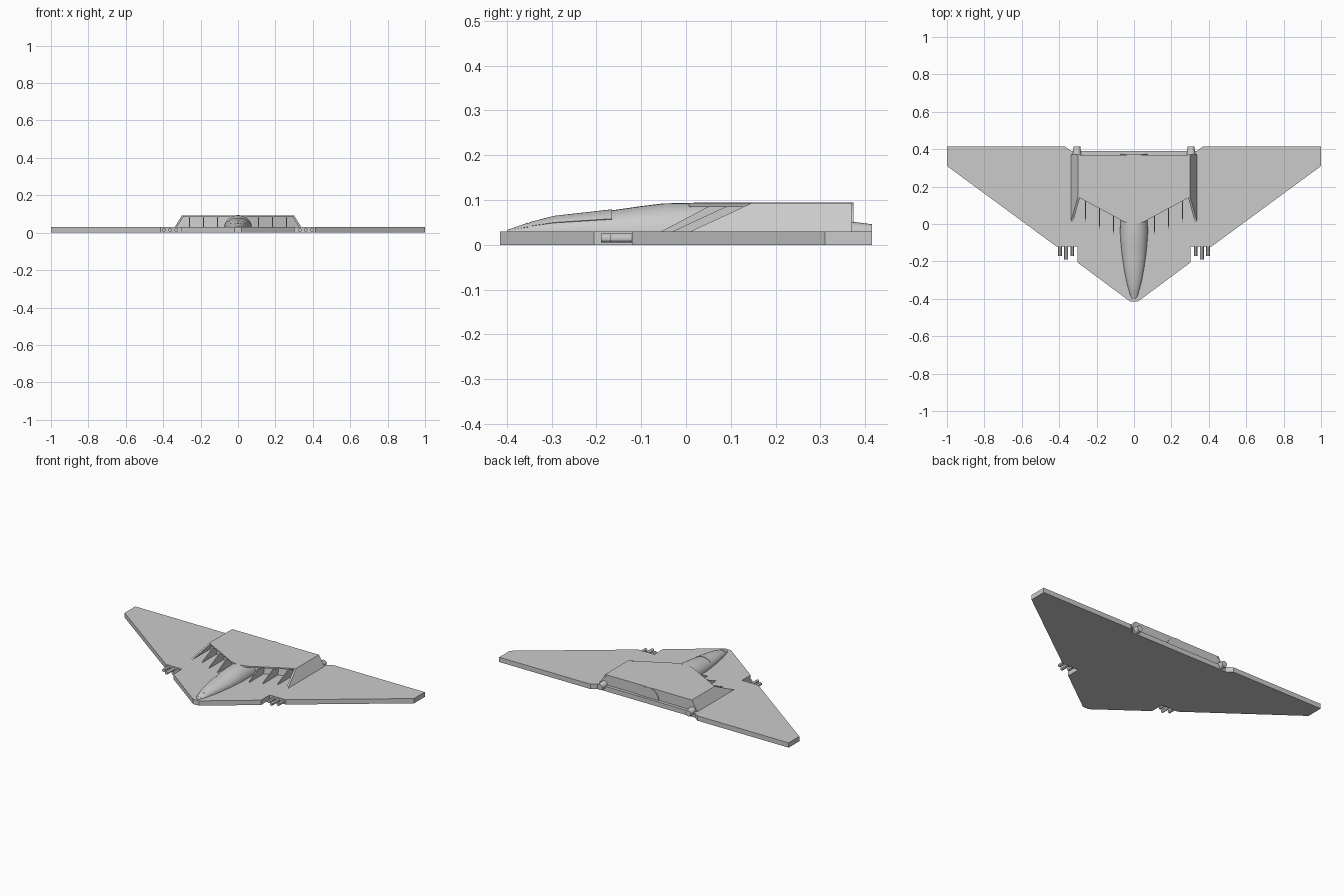
import bpy, bmesh, math
from mathutils import Vector

if "Cube" in bpy.data.objects:
    bpy.data.objects.remove(bpy.data.objects["Cube"])


def make(name, verts, faces, smooth=False):
    me = bpy.data.meshes.new(name)
    me.from_pydata([Vector(v) for v in verts], [], faces)
    bm = bmesh.new()
    bm.from_mesh(me)
    bmesh.ops.recalc_face_normals(bm, faces=bm.faces[:])
    bm.to_mesh(me)
    bm.free()
    ob = bpy.data.objects.new(name, me)
    bpy.context.collection.objects.link(ob)
    if smooth:
        bpy.ops.object.select_all(action='DESELECT')
        ob.select_set(True)
        bpy.context.view_layer.objects.active = ob
        bpy.ops.object.shade_smooth_by_angle(angle=math.radians(30))
    return ob


def loft(name, rings, smooth=False):
    """Closed solid through rings that share one point count."""
    n = len(rings[0])
    faces = [[r * n + i, r * n + (i + 1) % n, (r + 1) * n + (i + 1) % n, (r + 1) * n + i]
             for r in range(len(rings) - 1) for i in range(n)]
    last = (len(rings) - 1) * n
    faces += [list(range(n))[::-1], list(range(last, last + n))]
    return make(name, [p for r in rings for p in r], faces, smooth)


def plate(name, half, z0, z1):
    """Mirror a half outline (front to back) and extrude it."""
    outline = half + [(-x, y) for x, y in reversed(half) if x > 0]
    return loft(name, [[(x, y, z) for x, y in outline] for z in (z0, z1)])


def tube(name, x, z, y0, y1, r0, r1, n=16):
    a = [2 * math.pi * i / n for i in range(n)]
    return loft(name, [[(x + r * math.cos(t), y, z + r * math.sin(t)) for t in a]
                       for y, r in ((y0, r0), (y1, r1))], True)


DECK, ROOF = 0.03, 0.093

# Flat delta wing with gun notches and a stepped trailing edge
plate("wing", [(0.02, -0.415), (0.303, -0.205), (0.303, -0.12), (0.415, -0.12),
               (1.0, 0.31), (1.0, 0.415), (0.37, 0.415), (0.335, 0.39)], 0, DECK)

# Roof slab with chevron front edge
plate("roof", [(0.0, 0.0), (0.05, 0.01), (0.30, 0.145), (0.30, 0.37)], 0.085, ROOF)


# Engine block recessed behind the intakes
def block_ring(w, z):
    return [(0, 0.04, z), (w, 0.19, z), (w, 0.37, z), (-w, 0.37, z), (-w, 0.19, z)]


loft("engine_block", [block_ring(0.335, DECK), block_ring(0.302, 0.086)])

for s, side in ((1, "right"), (-1, "left")):
    # Sloping side wall of the intake
    lo = [(0.326, 0.01), (0.338, 0.01), (0.338, 0.371), (0.326, 0.371)]
    hi = [(0.288, 0.145), (0.300, 0.145), (0.300, 0.371), (0.288, 0.371)]
    loft("intake_wall_" + side, [[(s * x, y, DECK) for x, y in lo],
                                 [(s * x, y, ROOF - 0.0005) for x, y in hi]])

    # Triangular intake dividers
    for i, (x, front) in enumerate(((0.11, -0.055), (0.185, -0.03), (0.26, 0.01))):
        edge = 0.01 + (x - 0.05) * 0.54
        prof = [(front, DECK), (edge + 0.01, 0.087), (edge + 0.09, 0.087), (edge + 0.09, DECK)]
        loft(f"intake_divider_{side}_{i}",
             [[(s * x + d, y, z) for y, z in prof] for d in (-0.003, 0.003)])

    # Rear nozzle
    tube("nozzle_" + side, s * 0.305, 0.028, 0.36, 0.415, 0.025, 0.018)

    # Three gun barrels
    for i, (x, tip) in enumerate(((0.33, -0.17), (0.363, -0.19), (0.396, -0.17))):
        tube(f"gun_barrel_{side}_{i}", s * x, 0.015, tip, -0.10, 0.010, 0.010, 12)

# Fuselage stations: y, half width, top height
stations = [(-0.40, 0.008, 0.033), (-0.385, 0.018, 0.038), (-0.348, 0.030, 0.050),
            (-0.295, 0.043, 0.063), (-0.23, 0.055, 0.070), (-0.165, 0.064, 0.077),
            (-0.11, 0.070, 0.085), (-0.05, 0.074, 0.0925), (0.02, 0.073, 0.094),
            (0.374, 0.072, 0.094)]


def arc(y, w, top, a0, a1, k=1.0, n=16):
    pts = []
    for i in range(n + 1):
        t = math.radians(a0 + (a1 - a0) * i / n)
        pts.append((k * w * math.cos(t), y, DECK + k * (top - DECK) * math.sin(t)))
    return pts


loft("fuselage", [arc(*st, 0, 180) for st in stations], True)


# Raised shells over the fuselage: canopy and nose cap
def shell(name, sts, a0):
    loft(name, [arc(*st, a0, 180 - a0, 1.05) + arc(*st, 180 - a0, a0, 0.9) for st in sts], True)


shell("canopy", stations[2:6], 35)
shell("nose_cap", [stations[1], (-0.353, 0.0285, 0.0485)], 30)
